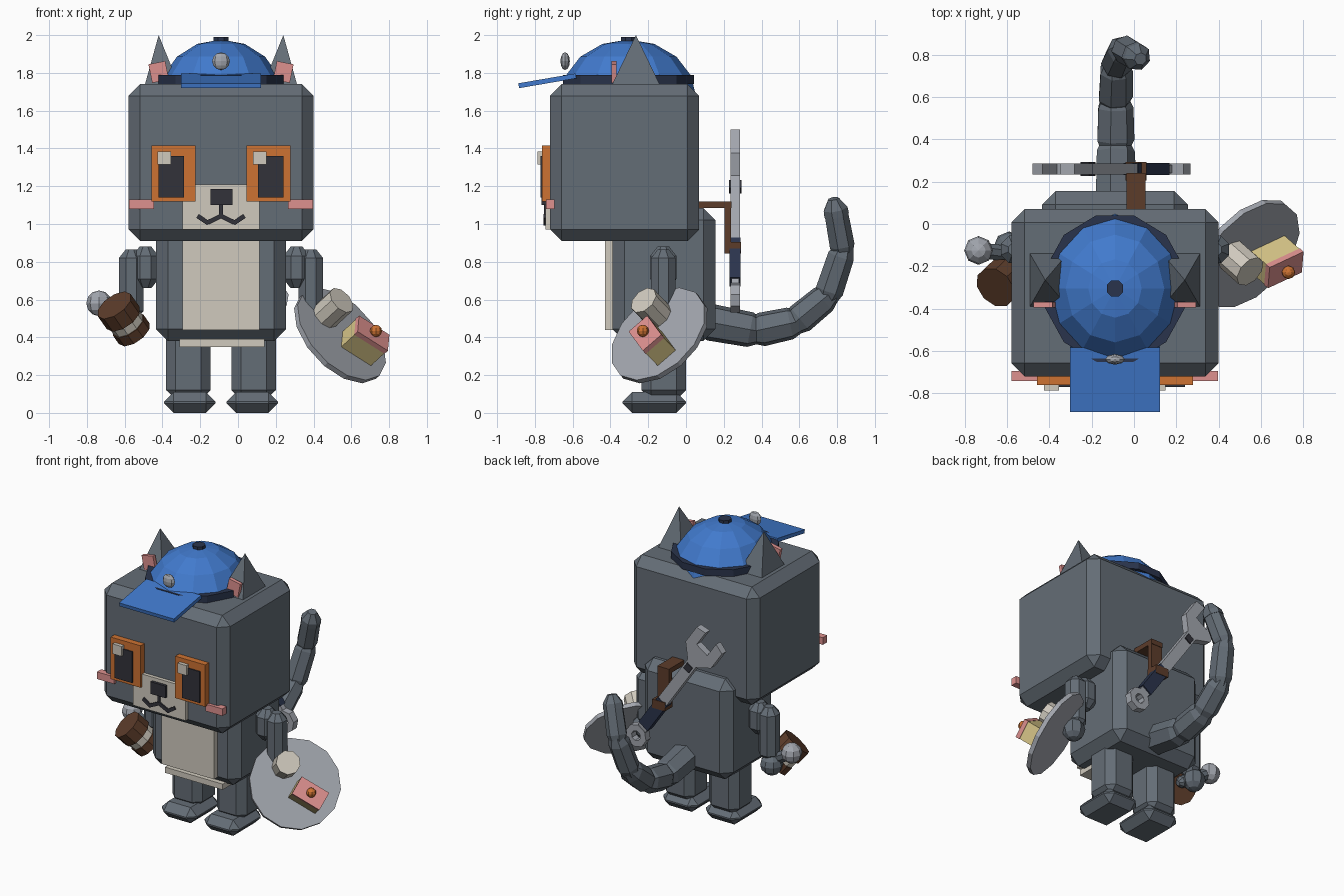
import bpy, bmesh, math
from mathutils import Vector, Matrix

if "Cube" in bpy.data.objects:
    bpy.data.objects.remove(bpy.data.objects["Cube"])


def colour(name, r, g, b):
    m = bpy.data.materials.new(name)
    m.diffuse_color = [(c / 255 / 12.92 if c < 11 else ((c / 255 + 0.055) / 1.055) ** 2.4) for c in (r, g, b)] + [1]
    m.use_nodes = True
    m.node_tree.nodes["Principled BSDF"].inputs["Base Color"].default_value = m.diffuse_color
    return m


GREY = colour("slate_grey", 100, 109, 118)
CREAM = colour("cream", 208, 202, 190)
ORANGE = colour("orange", 205, 114, 50)
DARK = colour("charcoal", 50, 50, 58)
BLUE = colour("blue", 65, 122, 205)
NAVY = colour("navy", 42, 52, 76)
PINK = colour("pink", 222, 145, 143)
BROWN = colour("brown", 92, 60, 42)
METAL = colour("metal", 162, 166, 174)
YELLOW = colour("yellow", 218, 200, 138)
CX = -0.09  # symmetry plane of the character


def flip(x):
    return 2 * CX - x


def finish(name, bm, mat, mtx=None):
    if mtx is not None:
        bm.transform(mtx)
    bmesh.ops.recalc_face_normals(bm, faces=bm.faces)
    me = bpy.data.meshes.new(name)
    bm.to_mesh(me)
    bm.free()
    me.materials.append(mat)
    ob = bpy.data.objects.new(name, me)
    bpy.context.collection.objects.link(ob)
    return ob


def box(name, x, y, z, mat, bevel=0, mtx=None):
    """Box from (min, max) ranges, optionally chamfered."""
    bm = bmesh.new()
    bmesh.ops.create_cube(bm, size=1)
    for v in bm.verts:
        v.co = [r[0] if c < 0 else r[1] for c, r in zip(v.co, (x, y, z))]
    if bevel:
        bmesh.ops.bevel(bm, geom=bm.edges[:], offset=bevel, segments=1, affect='EDGES')
    return finish(name, bm, mat, mtx)


def tube(name, a, b, profile, sides, mat, closed=False):
    """Lathe (distance, radius) points along the axis from a towards b."""
    a, d = Vector(a), Vector(b) - Vector(a)
    bm = bmesh.new()
    rings = [[bm.verts.new((r * math.cos(2 * math.pi * (i + .5) / sides),
                            r * math.sin(2 * math.pi * (i + .5) / sides), t))
              for i in range(sides)] for t, r in profile]
    for p, q in zip(rings, rings[1:] + rings[:1] if closed else rings[1:]):
        for i in range(sides):
            j = (i + 1) % sides
            bm.faces.new((p[i], p[j], q[j], q[i]))
    if not closed:
        bm.faces.new(rings[0])
        bm.faces.new(rings[-1])
    rot = d.to_track_quat('Z', 'Y').to_matrix().to_4x4()
    return finish(name, bm, mat, Matrix.Translation(a) @ rot)


def rod(name, a, b, r, sides, mat):
    length = (Vector(b) - Vector(a)).length
    return tube(name, a, b, [(0, r), (length, r)], sides, mat)


def capsule(name, a, b, r, mat, sides=8):
    n = (Vector(b) - Vector(a)).length
    return tube(name, a, b, [(-r * .8, r * .45), (-r * .15, r), (n + r * .15, r), (n + r * .8, r * .45)], sides, mat)


def ball(name, c, size, mat, u=8, v=6):
    bm = bmesh.new()
    bmesh.ops.create_uvsphere(bm, u_segments=u, v_segments=v, radius=1)
    return finish(name, bm, mat, Matrix.Translation(c) @ Matrix.Diagonal((*size, 1)))


# Head, torso and belly
box("head", (-.58, .4), (-.72, .07), (.91, 1.74), GREY, .062)
box("torso", (-.435, .255), (-.39, .157), (.38, 1.085), GREY, .065)
box("belly_panel", (-.295, .115), (-.43, -.38), (.44, .98), CREAM)
box("underside_panel", (-.31, .14), (-.37, -.23), (.35, .39), CREAM)

# Muzzle, nose and mouth
box("muzzle", (-.295, .115), (-.745, -.71), (.972, 1.21), CREAM)
box("nose", (-.145, -.03), (-.765, -.74), (1.1, 1.185), DARK)
box("mouth_stem", (-.1, -.08), (-.753, -.74), (1.03, 1.105), DARK)
for s in (-1, 1):
    for dx, z, ang, w in ((.035, 1.025, .45, .04), (.095, 1.023, -.6, .035)):
        m = Matrix.Translation((CX + s * dx, -.748, z)) @ Matrix.Rotation(s * ang, 4, 'Y')
        box("mouth_line", (-w, w), (-.006, .006), (-.012, .012), DARK, 0, m)

for s, side in ((1, "right"), (-1, "left")):
    def rng(a, b):
        return (a, b) if s > 0 else (flip(b), flip(a))

    # Eyes and cheeks
    box(side + "_eye", rng(.045, .278), (-.762, -.71), (1.12, 1.415), ORANGE)
    box(side + "_pupil", rng(.105, .24), (-.77, -.761), (1.14, 1.36), DARK)
    hx = .08 if s > 0 else -.425
    box(side + "_eye_glint", (hx, hx + .07), (-.787, -.76), (1.315, 1.385), CREAM)
    box(side + "_cheek", rng(.265, .398), (-.742, -.695), (1.08, 1.13), PINK)

    # Ears
    bm = bmesh.new()
    x0, x1 = rng(.13, .315)
    base = [bm.verts.new(p) for p in ((x0, -.395, 1.73), (x1, -.395, 1.73), (x1, -.135, 1.73), (x0, -.135, 1.73))]
    tip = bm.verts.new((rng(.24, .24)[0], -.265, 2.0))
    bm.faces.new(base)
    for i in range(4):
        bm.faces.new((base[i], base[(i + 1) % 4], tip))
    finish(side + "_ear", bm, GREY)
    m = Matrix.Translation((rng(.24, .24)[0], -.382, 1.805)) @ Matrix.Rotation(s * .2, 4, 'Y')
    box(side + "_inner_ear", (-.045, .045), (-.013, .013), (-.05, .05), PINK, 0, m)

    # Legs and feet
    box(side + "_leg", rng(-.035, .2), (-.235, 0), (.07, .44), GREY, .05)
    box(side + "_foot", rng(-.06, .212), (-.335, 0), (0, .11), GREY, .05)

    # Arms
    ax = rng(.385, .385)[0]
    sx = rng(.31, .31)[0]
    capsule(side + "_shoulder", (sx, -.12, .82), (sx, -.12, .72), .075, GREY)
    capsule(side + "_arm", (ax, -.12, .81), (ax, -.12, .55), .07, GREY)
    hand = rng(.41, .41)[0]
    ball(side + "_hand", (hand, -.11, .47), (.075, .075, .075), GREY)

# Cap
ball("cap_dome", (CX, -.305, 1.665), (.33, .36, .312), BLUE, 12, 8)
rim = tube("cap_rim", (0, 0, 1.74), (0, 0, 2), [(0, .335), (.048, .335)], 12, NAVY)
rim.data.transform(Matrix.Translation((CX, -.305, 0)) @ Matrix.Diagonal((1.02, 1.07, 1, 1)))
rod("cap_button", (CX, -.305, 1.96), (CX, -.305, 1.99), .042, 8, NAVY)
m = Matrix.Translation((CX, -.74, 1.757)) @ Matrix.Rotation(.17, 4, 'X')
box("cap_brim", (-.213, .213), (-.148, .16), (-.013, .013), BLUE, 0, m)
ball("cap_badge", (CX, -.64, 1.862), (.047, .025, .047), METAL)

# Tail
path = [(-.09, .1, .485), (-.09, .37, .435), (-.09, .58, .48), (-.085, .75, .62), (-.05, .83, .86), (.015, .79, 1.08)]
for i, (a, b) in enumerate(zip(path, path[1:])):
    r = .1 - .008 * i
    n = (Vector(b) - Vector(a)).length
    tube("tail_segment", a, b, [(-.03, r * .7), (.03, r), (n - .03, r * .95), (n + .03, r * .65)], 7, GREY)
tube("tail_tip", path[-2], path[-1], [(.2, .068), (.235, .066), (.29, .03)], 7, GREY)

# Tray with a cake and a cup, all sharing one tilted frame
n = Vector((.615, -.544, .57)).normalized()
along = Vector((.1, .72, .69))
along = (along - n * along.dot(n)).normalized()
across = n.cross(along)
c = Vector((.54, -.14, .41))
rod("tray", c - n * .015, c + n * .015, .298, 14, METAL)
frame = Matrix((across, along, n)).transposed().to_4x4()
top = Vector((.715, -.215, .42))
frame.translation = top
box("cake_sponge", (-.1, .1), (-.063, .063), (-.14, -.025), YELLOW, 0, frame)
box("cake_icing", (-.102, .102), (-.065, .065), (-.025, .004), PINK, 0, frame)
ball("cake_berry", top + n * .025, (.032, .032, .032), ORANGE)
cup = Vector((.515, -.195, .565))
rod("cup", cup - n * .09, cup + n * .055, .08, 9, CREAM)

# Banded barrel on a metal rod in the left hand
a, b = Vector((-.655, -.3, .57)), Vector((-.55, -.2, .42))
for name, t0, t1, r, mat in (("barrel_top", 0, .45, .105, BROWN), ("barrel_band", .45, .7, .092, CREAM),
                             ("barrel_base", .7, 1.0, .098, BROWN)):
    rod(name, a.lerp(b, t0), a.lerp(b, t1), r, 10, mat)
capsule("barrel_rod", (-.72, -.125, .57), (-.52, -.15, .45), .04, GREY)
ball("barrel_rod_knob", (-.735, -.125, .58), (.068, .068, .068), METAL)

# Wrench on the back, built upright then tilted
tilt = Matrix.Translation((.19, .26, .61)) @ Matrix.Rotation(-.607, 4, 'Y')
ring = tube("wrench_ring", (0, -.025, 0), (0, 1, 0), [(0, .035), (0, .08), (.05, .08), (.05, .035)], 8, METAL, True)
ring.data.transform(tilt)
box("wrench_grip", (-.042, .042), (-.029, .029), (.1, .36), NAVY, 0, tilt)
box("wrench_neck", (-.035, .035), (-.02, .02), (.065, .11), METAL, 0, tilt)
half = [(.038, .35), (.038, .76), (.12, .85), (.12, 1.0), (.05, 1.02), (.05, .9)]
bm = bmesh.new()
bm.faces.new([bm.verts.new((x, -.025, z)) for x, z in half + [(-x, z) for x, z in reversed(half)]])
ext = bmesh.ops.extrude_face_region(bm, geom=bm.faces[:])
bmesh.ops.translate(bm, verts=[v for v in ext["geom"] if isinstance(v, bmesh.types.BMVert)], vec=(0, .05, 0))
finish("wrench_shaft_and_jaw", bm, METAL, tilt)
box("wrench_screw", (-.025, .025), (-.033, .033), (.69, .74), DARK, 0, tilt)

# Strap that holds the wrench
box("strap_top", (-.035, .055), (.05, .24), (1.085, 1.12), BROWN)
box("strap_back", (-.035, .055), (.205, .237), (.85, 1.12), BROWN)
box("strap_clip", (-.04, .06), (.205, .292), (.845, .905), BROWN)
